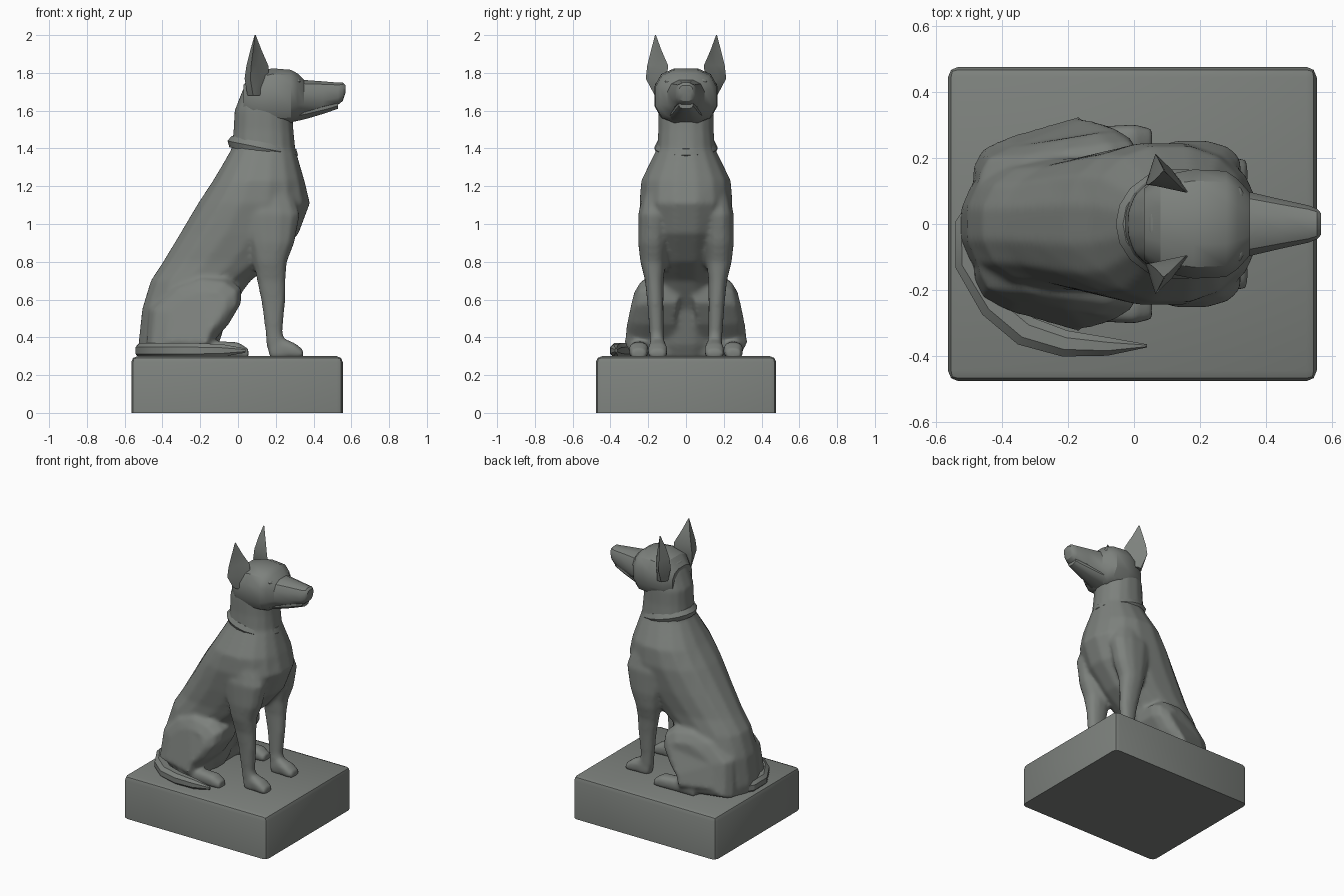
import bpy, bmesh, math
from mathutils import Vector

if "Cube" in bpy.data.objects:
    bpy.data.objects.remove(bpy.data.objects["Cube"])

stone = bpy.data.materials.new("grey stone")
stone.diffuse_color = (0.205, 0.22, 0.205, 1)
stone.use_nodes = True
stone.node_tree.nodes["Principled BSDF"].inputs["Base Color"].default_value = stone.diffuse_color


def finish(obj, angle=32):
    obj.data.materials.clear()
    obj.data.materials.append(stone)
    bpy.ops.object.select_all(action='DESELECT')
    obj.select_set(True)
    bpy.context.view_layer.objects.active = obj
    bpy.ops.object.shade_smooth_by_angle(angle=math.radians(angle))
    return obj


def from_bmesh(name, bm, angle=32):
    bmesh.ops.recalc_face_normals(bm, faces=bm.faces)
    me = bpy.data.meshes.new(name)
    bm.to_mesh(me)
    bm.free()
    obj = bpy.data.objects.new(name, me)
    bpy.context.collection.objects.link(obj)
    return finish(obj, angle)


def loft(name, rings, angle=32):
    bm = bmesh.new()
    rows = [[bm.verts.new(p) for p in r] for r in rings]
    n = len(rows[0])
    for a, b in zip(rows, rows[1:]):
        for i in range(n):
            bm.faces.new((a[i], a[(i + 1) % n], b[(i + 1) % n], b[i]))
    bm.faces.new(rows[0])
    bm.faces.new(rows[-1])
    return from_bmesh(name, bm, angle)


def oval(n, power):
    for i in range(n):
        t = 2 * math.pi * (i + 0.5) / n
        c, s = math.cos(t), math.sin(t)
        yield (math.copysign(abs(c) ** power, c), math.copysign(abs(s) ** power, s))


def ring_z(z, x0, x1, w, y=0, n=16, power=0.88):
    return [((x0 + x1) / 2 + c * (x1 - x0) / 2, y + s * w, z) for c, s in oval(n, power)]


def ring_x(x, z0, z1, w, y=0, n=12, power=0.75):
    return [(x, y + c * w, (z0 + z1) / 2 + s * (z1 - z0) / 2) for c, s in oval(n, power)]


# plinth with worn edges on the top and corners
bm = bmesh.new()
bmesh.ops.create_cube(bm, size=1)
for v in bm.verts:
    v.co = (v.co.x * 1.12 - 0.005, v.co.y * 0.955, (v.co.z + 0.5) * 0.3)
edges = [e for e in bm.edges if max(v.co.z for v in e.verts) > 0.1]
bmesh.ops.bevel(bm, geom=edges, offset=0.032, segments=2, profile=0.5, affect='EDGES')
from_bmesh("plinth", bm, 25)

# torso and neck
parts = [loft("dog_body", [ring_z(*r) for r in (
    (0.29, -0.52, -0.14, 0.17), (0.36, -0.53, -0.10, 0.19), (0.55, -0.51, -0.04, 0.205),
    (0.70, -0.465, 0.07, 0.20), (0.80, -0.40, 0.20, 0.205), (0.95, -0.31, 0.325, 0.23),
    (1.11, -0.215, 0.385, 0.25), (1.23, -0.135, 0.355, 0.24), (1.33, -0.075, 0.325, 0.19),
    (1.40, -0.035, 0.305, 0.155), (1.50, -0.025, 0.295, 0.148), (1.60, -0.02, 0.29, 0.148),
    (1.70, 0.02, 0.27, 0.14), (1.77, 0.05, 0.25, 0.11))])]

thigh = ((-.49, .30), (-.47, .55), (-.34, .675), (-.2, .73), (-.06, .715), (.015, .66),
         (.015, .58), (-.05, .47), (-.12, .39), (-.15, .29))
for s in (1, -1):
    # front leg from the shoulder down
    parts.append(loft("front_leg", [ring_z(z, a, b, w, s * y, 12) for z, a, b, w, y in (
        (1.20, 0.02, 0.28, 0.06, 0.16), (1.05, 0.02, 0.33, 0.085, 0.17),
        (0.90, 0.055, 0.30, 0.08, 0.175), (0.80, 0.08, 0.26, 0.068, 0.175),
        (0.70, 0.10, 0.252, 0.05, 0.168), (0.58, 0.125, 0.25, 0.043, 0.162),
        (0.43, 0.145, 0.235, 0.038, 0.156), (0.36, 0.15, 0.25, 0.04, 0.152),
        (0.29, 0.17, 0.29, 0.045, 0.15))]))
    parts.append(loft("front_paw", [ring_x(x, 0.285, z, w, s * 0.15) for x, z, w in (
        (0.17, 0.36, 0.04), (0.23, 0.40, 0.045), (0.30, 0.37, 0.054), (0.345, 0.335, 0.045))]))
    # folded hind leg
    rings = []
    for y, k in ((0.06, 1), (0.22, 1), (0.275, 0.9), (0.312, 0.62)):
        rings.append([(-0.2 + (x + 0.2) * k,
                       s * (y - 0.13 * (z - 0.45) + 0.18 * min(0, x + 0.12)),
                       0.5 + (z - 0.5) * k) for x, z in thigh])
    parts.append(loft("hind_leg", rings))
    parts.append(loft("hind_paw", [ring_x(x, 0.285, z, w, s * 0.25) for x, z, w in (
        (-0.26, 0.38, 0.045), (-0.1, 0.38, 0.048), (0.0, 0.375, 0.053), (0.055, 0.34, 0.042))]))

# fuse body and legs into one carved form
bpy.ops.object.select_all(action='DESELECT')
for p in parts:
    p.select_set(True)
bpy.context.view_layer.objects.active = parts[0]
bpy.ops.object.join()
body = finish(parts[0])
m = body.modifiers.new("fuse", 'REMESH')
m.mode = 'VOXEL'
m.voxel_size = 0.013
m.use_smooth_shade = True
m = body.modifiers.new("soften", 'SMOOTH')
m.factor = 0.5
m.iterations = 5

# head with muzzle
loft("head", [ring_x(*r) for r in (
    (0.03, 1.56, 1.74, 0.11), (0.08, 1.53, 1.80, 0.15), (0.18, 1.525, 1.828, 0.17),
    (0.28, 1.53, 1.82, 0.165), (0.315, 1.55, 1.80, 0.14), (0.35, 1.57, 1.765, 0.10),
    (0.45, 1.605, 1.757, 0.076), (0.53, 1.63, 1.75, 0.058), (0.555, 1.65, 1.75, 0.048),
    (0.568, 1.69, 1.735, 0.034))])
loft("lower_jaw", [ring_x(*r) for r in (
    (0.25, 1.53, 1.62, 0.11), (0.36, 1.555, 1.64, 0.075),
    (0.46, 1.585, 1.65, 0.055), (0.53, 1.61, 1.66, 0.038))])

for s in (1, -1):
    # cupped ear: back, outer edge, hollow, inner front edge
    loft("ear", [[(x, s * y, z) for x, y in pts] for z, pts in (
        (1.68, ((.05, .13), (.08, .165), (.11, .165), (.13, .13))),
        (1.77, ((.035, .12), (.065, .213), (.115, .165), (.165, .10))),
        (1.84, ((.045, .12), (.07, .205), (.10, .155), (.16, .095))),
        (1.92, ((.065, .135), (.08, .185), (.095, .16), (.125, .13))),
        (2.00, ((.088, .16), (.09, .164), (.092, .162), (.094, .159))))])
    # brow and eye
    bpy.ops.mesh.primitive_uv_sphere_add(segments=10, ring_count=6, radius=1,
                                         location=(0.312, s * 0.085, 1.755))
    eye = bpy.context.object
    eye.name = "eye"
    eye.scale = (0.022, 0.03, 0.018)
    finish(eye)

# collar tilted down towards the chest
bpy.ops.mesh.primitive_torus_add(major_segments=18, minor_segments=6, major_radius=0.152,
                                 minor_radius=0.031, location=(0.131, 0, 1.402),
                                 rotation=(0, 0.2, 0))
collar = bpy.context.object
collar.name = "collar"
collar.scale = (1.04, 0.92, 1.15)
finish(collar, 40)

# tail curling round the side on the plinth
path = [Vector(p) for p in ((-.46, .08), (-.51, 0), (-.505, -.12), (-.425, -.245),
                            (-.33, -.325), (-.21, -.363), (-.08, -.372), (.04, -.37))]
width = (.03, .036, .042, .05, .05, .043, .03, .005)
rings = []
for i, p in enumerate(path):
    d = (path[min(i + 1, 7)] - path[max(i - 1, 0)]).normalized()
    h = 0.042 if i < 6 else (0.035 if i == 6 else 0.012)
    rings.append([(p.x - d.y * c * width[i], p.y + d.x * c * width[i], 0.33 + t * h)
                  for c, t in oval(8, 0.9)])
loft("tail", rings)
